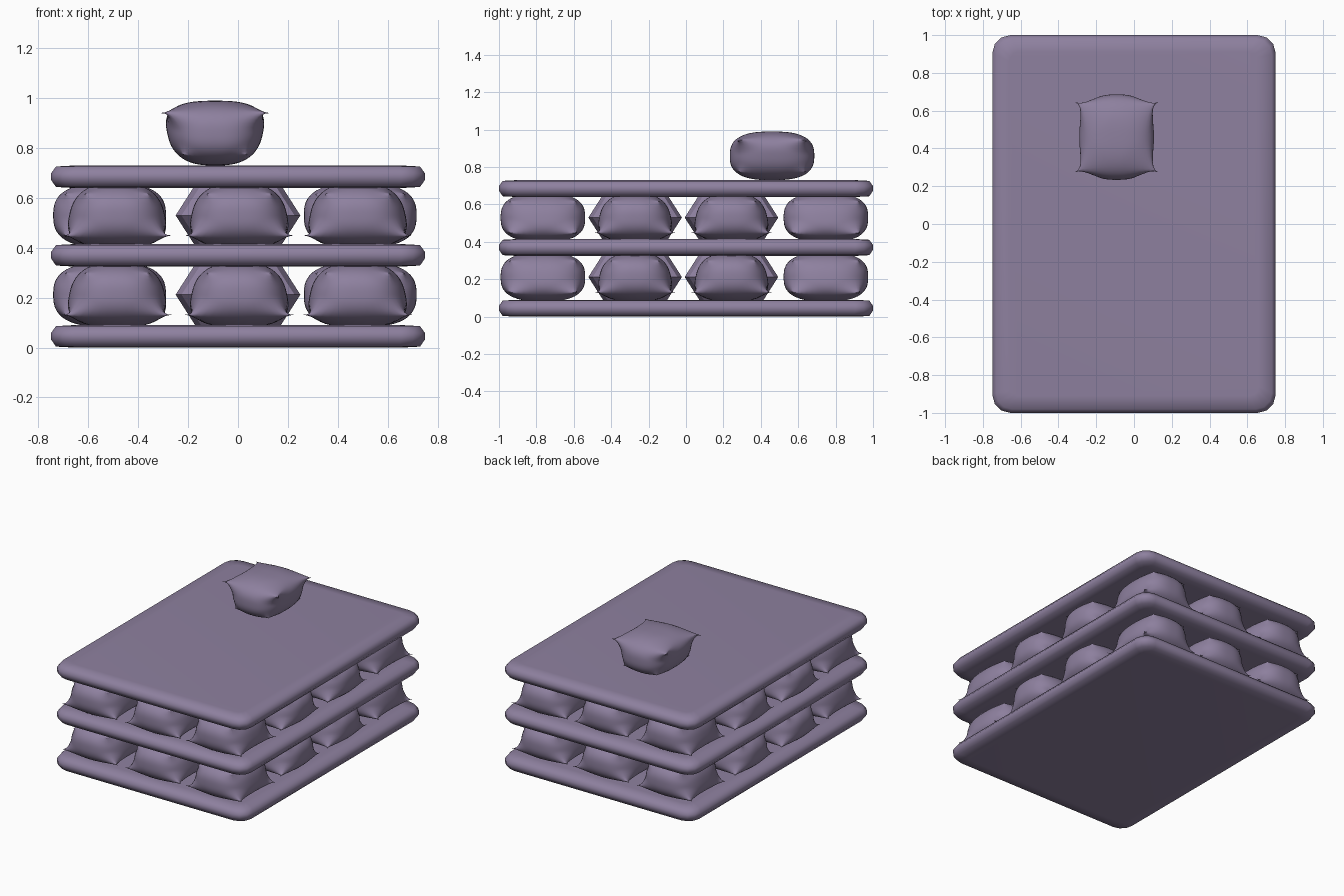
import bpy, bmesh, math
from mathutils import Vector

cube = bpy.data.objects.get("Cube")
if cube:
    bpy.data.objects.remove(cube, do_unlink=True)

mauve = bpy.data.materials.new("dusty_mauve")
mauve.use_nodes = True
colour = (0.27, 0.217, 0.346, 1)
mauve.diffuse_color = colour
mauve.node_tree.nodes["Principled BSDF"].inputs["Base Color"].default_value = colour


def finish(bm, name, smooth=True):
    bmesh.ops.recalc_face_normals(bm, faces=bm.faces)
    for f in bm.faces:
        f.smooth = smooth
    mesh = bpy.data.meshes.new(name)
    bm.to_mesh(mesh)
    bm.free()
    mesh.materials.append(mauve)
    return mesh


def place(mesh, name, loc, rot=(0, 0, 0)):
    ob = bpy.data.objects.new(name, mesh)
    ob.location, ob.rotation_euler = loc, rot
    bpy.context.collection.objects.link(ob)
    return ob


def loft(rings, name, smooth=True):
    bm = bmesh.new()
    loops = [[bm.verts.new(p) for p in ring] for ring in rings]
    n = len(loops[0])
    for a, b in zip(loops, loops[1:]):
        for i in range(n):
            j = (i + 1) % n
            bm.faces.new((a[i], a[j], b[j], b[i]))
    bm.faces.new(loops[0])
    bm.faces.new(loops[-1])
    return finish(bm, name, smooth)


def rounded_rect(hx, hy, r, z, steps=3):
    pts = []
    for k, (sx, sy) in enumerate(((1, 1), (-1, 1), (-1, -1), (1, -1))):
        for s in range(steps + 1):
            a = math.pi / 2 * (k + s / steps)
            pts.append((sx * (hx - r) + r * math.cos(a),
                        sy * (hy - r) + r * math.sin(a), z))
    return pts


# Slab: rounded plan with soft upper and lower edges
profile = [(0.09, 0), (0.02, 0.004), (0, 0.033), (0, 0.058), (0.02, 0.086), (0.09, 0.09)]
slab = loft([rounded_rect(0.75 - i, 1 - i, 0.095 - i * 0.5, z) for i, z in profile], "slab")


# Cushion: inflated box with pinched corners, its wide corners uppermost
def make_cushion():
    half = Vector((0.192, 0.226, 0.13))
    bm = bmesh.new()
    bmesh.ops.create_cube(bm, size=2)
    bmesh.ops.subdivide_edges(bm, edges=bm.edges[:], cuts=15, use_grid_fill=True)
    for v in bm.verts:
        p = v.co.copy()
        d = Vector([math.tan(c * math.pi / 4) for c in p])
        power = 2.7
        q = d / sum(abs(c) ** power for c in d) ** (1 / power)
        base = Vector([q[i] * half[i] for i in range(3)])
        base.x *= 1 + 0.14 * q.z
        s = [1 if c >= 0 else -1 for c in p]
        if s[2] > 0:
            tip, reach = Vector((0.22 * s[0], 0.186 * s[1], 0.08)), 0.85
        else:
            tip, reach = Vector((0.13 * s[0], 0.182 * s[1], -0.085)), 0.55
        w = max(0, 1 - (p - Vector(s)).length / reach) ** 1.5
        v.co = base.lerp(tip, w)
    return finish(bm, "cushion")


cushion = make_cushion()

# Core cushion: faceted block, widest at mid height
core = loft([rounded_rect(h, h, 0.08, z, 2) for h, z in
             ((0.17, -0.125), (0.25, 0), (0.17, 0.125))], "core_cushion", False)

for level, z in zip(("bottom", "middle", "top"), (0, 0.325, 0.64)):
    place(slab, level + "_slab", (0, 0, z))

# Two layers of cushions, laid upside down round the edge
for layer, z in (("lower", 0.212), ("upper", 0.53)):
    for row, y in (("front", -0.765), ("back", 0.748)):
        for i, x in enumerate((-0.485, 0.005, 0.48)):
            place(cushion, f"{layer}_{row}_cushion_{i + 1}", (x, y, z), (math.pi, 0, 0))
    for i, y in enumerate((-0.272, 0.243)):
        for side, x in (("right", -0.515), ("left", 0.49)):
            place(cushion, f"{layer}_{side}_cushion_{i + 1}", (x, y, z),
                  (math.pi, 0, math.pi / 2))
        place(core, f"{layer}_core_cushion_{i + 1}", (0, y, z))

# Single cushion on top
place(cushion, "top_cushion", (-0.092, 0.46, 0.86))
